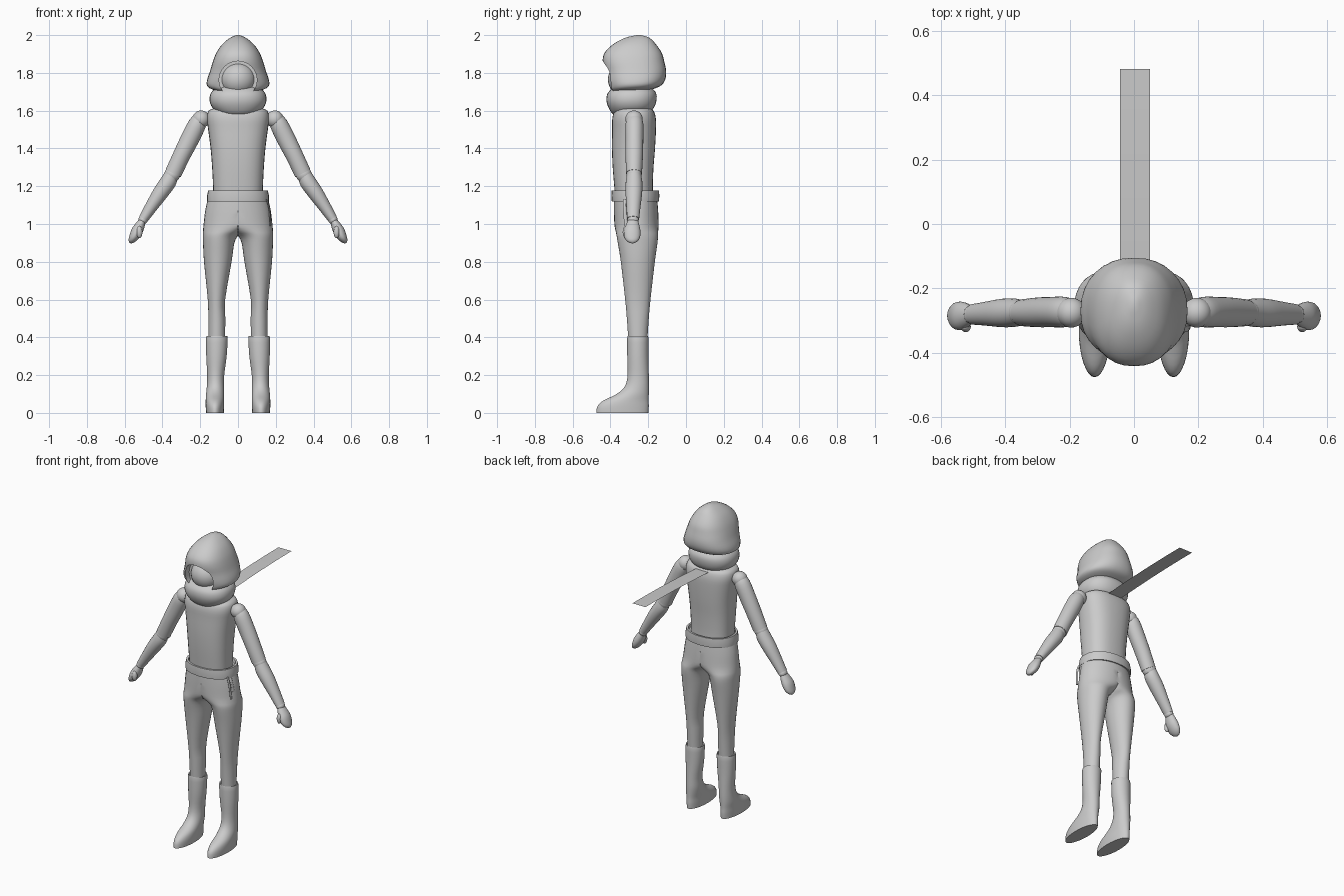
import bpy, bmesh
from math import sin, cos, pi, radians, copysign
from mathutils import Vector, Matrix

if "Cube" in bpy.data.objects:
    bpy.data.objects.remove(bpy.data.objects["Cube"], do_unlink=True)

grey = bpy.data.materials.new("plain grey")
grey.use_nodes = True
grey.diffuse_color = (0.6, 0.6, 0.6, 1)
grey.node_tree.nodes["Principled BSDF"].inputs["Base Color"].default_value = (0.6, 0.6, 0.6, 1)


def finish(name, bm, mirror=False):
    """Turn a bmesh into an object, optionally mirrored to the other side."""
    bmesh.ops.recalc_face_normals(bm, faces=bm.faces)
    mesh = bpy.data.meshes.new(name)
    bm.to_mesh(mesh)
    bm.free()
    mesh.materials.append(grey)
    obj = bpy.data.objects.new(name, mesh)
    bpy.context.collection.objects.link(obj)
    if mirror:
        mod = obj.modifiers.new("Mirror", 'MIRROR')
        mod.merge_threshold = 0.0005
    return obj


def smooth_rings(rings, steps):
    """Catmull-Rom interpolation between the given cross-sections."""
    pts = [Vector(r) for r in rings]
    out = []
    for i in range(len(pts) - 1):
        a, b, c, d = pts[max(i - 1, 0)], pts[i], pts[i + 1], pts[min(i + 2, len(pts) - 1)]
        for s in range(steps):
            t = s / steps
            out.append(0.5 * (2 * b + (c - a) * t + (2 * a - 5 * b + 4 * c - d) * t * t
                              + (3 * b - a - 3 * c + d) * t ** 3))
    return out + [pts[-1]]


def loft(name, rings, power=2.0, tilt=0, steps=3, segs=32, mirror=False, half=False):
    """Skin cross-sections (x, y, z, radius x, radius y); tilt leans each ring about y."""
    bm = bmesh.new()
    loops = []
    for x, y, z, rx, ry in smooth_rings(rings, steps):
        loop = []
        for k in range(segs):
            c, s = cos(2 * pi * k / segs), sin(2 * pi * k / segs)
            u = rx * copysign(abs(c) ** (2 / power), c)
            v = ry * copysign(abs(s) ** (2 / power), s)
            px = x + u * cos(tilt)
            loop.append(bm.verts.new((max(px, 0) if half else px, y + v, z + u * sin(tilt))))
        loops.append(loop)
    for a, b in zip(loops, loops[1:]):
        for k in range(segs):
            n = (k + 1) % segs
            bm.faces.new((a[k], a[n], b[n], b[k]))
    bm.faces.new(loops[0])
    bm.faces.new(loops[-1])
    if half:
        wall = [f for f in bm.faces if all(v.co.x < 1e-5 for v in f.verts)]
        bmesh.ops.delete(bm, geom=wall, context='FACES')
        bmesh.ops.remove_doubles(bm, verts=bm.verts, dist=1e-5)
    return finish(name, bm, mirror)


def ball(name, centre, size, mirror=False):
    bm = bmesh.new()
    bmesh.ops.create_uvsphere(bm, u_segments=32, v_segments=18, radius=1,
                              matrix=Matrix.LocRotScale(Vector(centre), None, Vector(size)))
    return finish(name, bm, mirror)


def apply_modifiers(obj):
    bpy.context.view_layer.objects.active = obj
    for mod in list(obj.modifiers):
        bpy.ops.object.modifier_apply(modifier=mod.name)


# Torso
loft("torso", [(0, -.275, 1.14, .13, .1), (0, -.278, 1.2, .132, .102), (0, -.28, 1.3, .137, .108),
               (0, -.278, 1.4, .145, .114), (0, -.275, 1.5, .158, .116), (0, -.275, 1.56, .165, .115),
               (0, -.275, 1.6, .155, .103), (0, -.275, 1.615, .12, .08)], power=2.5)

# Trousers: one half from waist to shin, mirrored and welded
trousers = loft("trousers", [
    (0, -.268, 1.16, .152, .112), (0, -.265, 1.08, .172, .117), (.02, -.262, 1.0, .162, .117),
    (.06, -.26, .965, .125, .113), (.09, -.258, .94, .096, .11), (.102, -.256, .9, .083, .105),
    (.107, -.255, .8, .073, .09), (.114, -.255, .6, .046, .067), (.112, -.255, .5, .045, .058),
    (.112, -.255, .38, .043, .05)], mirror=True, half=True)

# Waistband standing slightly off the waist
loft("waistband", [(0, -.268, 1.122, .155, .112), (0, -.268, 1.12, .164, .125),
                   (0, -.268, 1.15, .164, .127), (0, -.268, 1.178, .158, .125),
                   (0, -.268, 1.178, .146, .114), (0, -.268, 1.15, .14, .108)], steps=1, power=2.2)

# Boots
loft("boots", [(.112, -.255, .4, .05, .05), (.112, -.255, .398, .057, .056), (.114, -.255, .3, .054, .056),
               (.118, -.253, .2, .045, .056), (.119, -.26, .14, .046, .064), (.121, -.282, .1, .048, .085),
               (.122, -.318, .065, .049, .12), (.122, -.333, .035, .049, .136),
               (.122, -.337, 0, .047, .138)], mirror=True)

# Arms
lean = radians(27)
ball("shoulder_joints", (.195, -.275, 1.555), (.046, .046, .046), True)
loft("upper_arms", [(.197, -.273, 1.565, .034, .036), (.215, -.273, 1.53, .047, .047),
                    (.255, -.273, 1.45, .049, .047), (.3, -.274, 1.36, .046, .046),
                    (.343, -.275, 1.268, .045, .042)], tilt=lean, segs=24, mirror=True)
ball("elbow_joints", (.348, -.275, 1.262), (.042, .04, .042), True)
loft("forearms", [(.353, -.275, 1.258, .038, .038), (.37, -.275, 1.222, .043, .044),
                  (.41, -.276, 1.165, .041, .044), (.46, -.278, 1.09, .033, .037),
                  (.5, -.28, 1.028, .026, .032)], tilt=radians(31), segs=24, mirror=True)
ball("wrist_joints", (.503, -.28, 1.022), (.025, .03, .025), True)

# Mitten hands with thumbs
loft("hands", [(.505, -.281, 1.02, .018, .026), (.52, -.283, .99, .026, .037), (.536, -.285, .96, .03, .044),
               (.553, -.285, .928, .024, .041), (.566, -.284, .908, .015, .026),
               (.571, -.283, .899, .004, .007)], tilt=lean, segs=24, mirror=True)
ball("thumbs", (.522, -.319, .957), (.016, .016, .032), True)

# Collar wrapped around the neck
loft("neck_wrap", [(0, -.3, 1.568, .05, .06), (0, -.295, 1.585, .1, .095), (0, -.29, 1.615, .135, .12),
                   (0, -.289, 1.65, .15, .132), (0, -.287, 1.685, .147, .131),
                   (0, -.285, 1.71, .13, .115), (0, -.285, 1.73, .1, .09)], power=2.3)

# Hood with a round face opening
hood = loft("hood", [(0, -.32, 1.695, .075, .09), (0, -.295, 1.713, .138, .118), (0, -.274, 1.733, .164, .142),
                    (0, -.267, 1.765, .163, .157), (0, -.268, 1.81, .148, .163), (0, -.278, 1.86, .133, .163),
                    (0, -.28, 1.905, .115, .152), (0, -.273, 1.95, .085, .115),
                    (0, -.258, 1.985, .043, .066), (0, -.25, 2.0, .008, .012)], power=2.3)
cutter = bpy.data.meshes.new("opening_cutter")
bm = bmesh.new()
bmesh.ops.create_cone(bm, cap_ends=True, segments=48, radius1=1, radius2=1, depth=.2,
                      matrix=Matrix.Translation((0, -.46, 1.762)) @ Matrix.Diagonal((.1, 1, .1, 1))
                      @ Matrix.Rotation(pi / 2, 4, 'X'))
opening = finish("opening_cutter", bm)
opening.hide_render = True
cut = hood.modifiers.new("Opening", 'BOOLEAN')
cut.operation = 'DIFFERENCE'
cut.solver = 'EXACT'
cut.object = opening
apply_modifiers(hood)
bpy.data.objects.remove(opening, do_unlink=True)
bpy.data.meshes.remove(cutter)
ball("face", (0, -.325, 1.765), (.093, .088, .09))

# Flat tail of cloth stretching straight out behind the neck
bm = bmesh.new()
rows = []
for i in range(9):
    t = i / 8
    rows.append([bm.verts.new((x, -.19 + .67 * t, 1.594 + .024 * (1 - (1 - t) ** 2))) for x in (-.044, .05)])
for a, b in zip(rows, rows[1:]):
    bm.faces.new((a[0], a[1], b[1], b[0]))
finish("cloth_tail", bm)

# Hanging cord ends on the left hip
for i, (y, low) in enumerate(((-.325, .99), (-.298, 1.03))):
    loft(f"cord_end_{i + 1}", [(.152, y, 1.13, .004, .009), (.166, y, 1.08, .004, .009),
                               (.172, y + .008, low, .004, .009)], segs=8)

# Shading
apply_modifiers(trousers)
bpy.ops.object.select_all(action='DESELECT')
for obj in bpy.context.scene.objects:
    if obj.type == 'MESH' and grey.name in obj.data.materials:
        obj.select_set(True)
        bpy.context.view_layer.objects.active = obj
bpy.ops.object.shade_smooth_by_angle(angle=radians(40))
